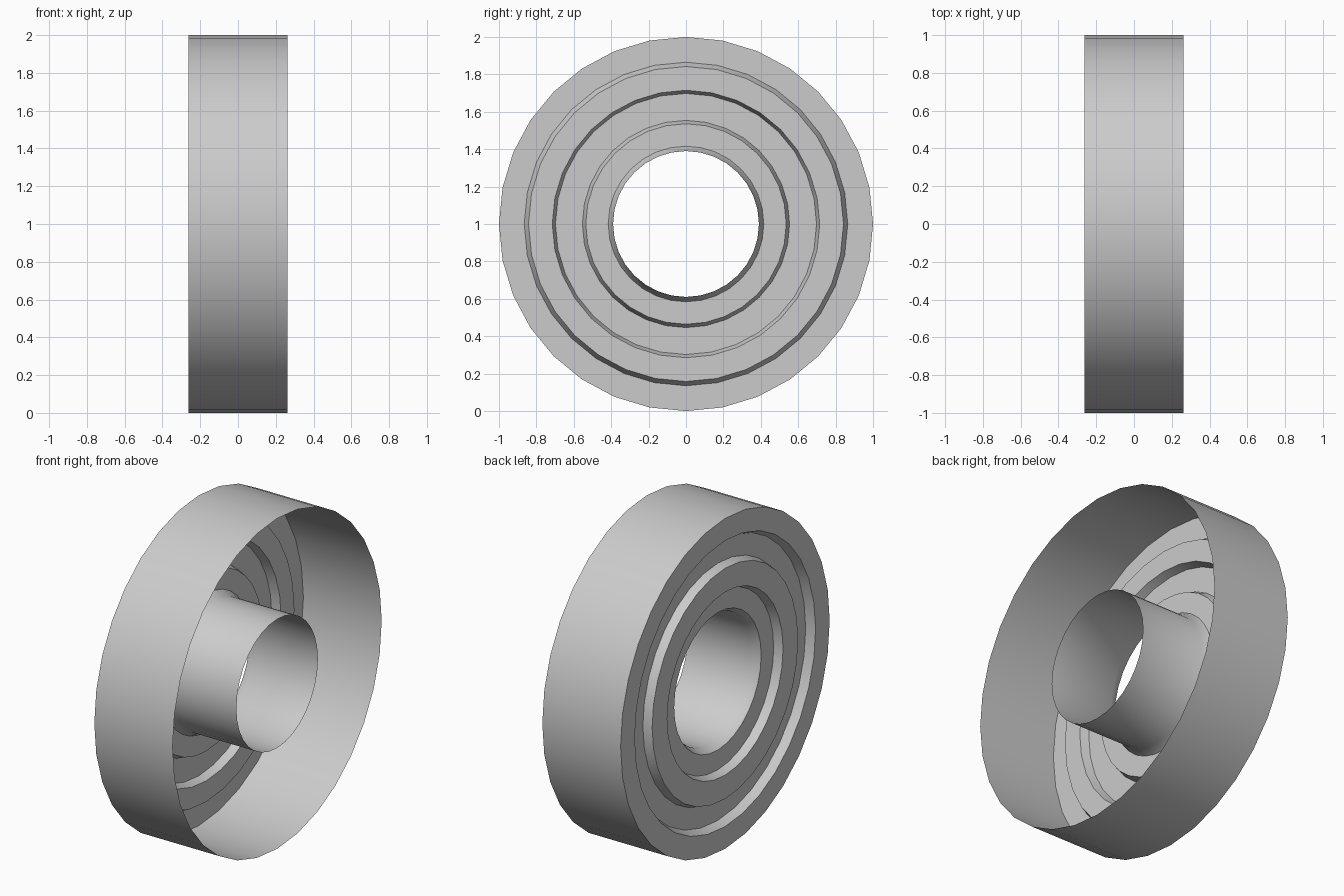
import bpy, bmesh, math

if "Cube" in bpy.data.objects:
    bpy.data.objects.remove(bpy.data.objects["Cube"])

SIDES = 32      # low-poly ring count
HALF = 0.262    # half width along x
STEP = 0.05     # depth of each pressed groove


def lathe_x(name, profile, sides, centre_z):
    """Revolve (x, radius) points about the x axis into an open thin shell."""
    bm = bmesh.new()
    rings = []
    for i in range(sides):
        a = 2 * math.pi * i / sides
        rings.append([bm.verts.new((x, r * math.cos(a), r * math.sin(a)))
                      for x, r in profile])
    for i in range(sides):
        a, b = rings[i], rings[(i + 1) % sides]
        for j in range(len(profile) - 1):
            bm.faces.new((a[j], a[j + 1], b[j + 1], b[j]))
    mesh = bpy.data.meshes.new(name)
    bm.to_mesh(mesh)
    bm.free()
    obj = bpy.data.objects.new(name, mesh)
    bpy.context.collection.objects.link(obj)
    obj.location.z = centre_z
    bpy.context.view_layer.objects.active = obj
    obj.select_set(True)
    bpy.ops.object.shade_smooth_by_angle(angle=math.radians(30))
    obj.select_set(False)
    return obj


face = -HALF
groove = face + STEP

profile = [
    (HALF, 1.0), (face, 1.0),            # outer rim wall
    (face, 0.865), (groove, 0.842),      # outer groove
    (groove, 0.715), (face, 0.698),
    (face, 0.554), (groove, 0.536),      # inner recess
    (groove, 0.416), (groove + STEP, 0.39),  # chamfer into the hub
    (HALF, 0.39),                        # hub tube
]
lathe_x("grooved_wheel", profile, SIDES, 1.0)
